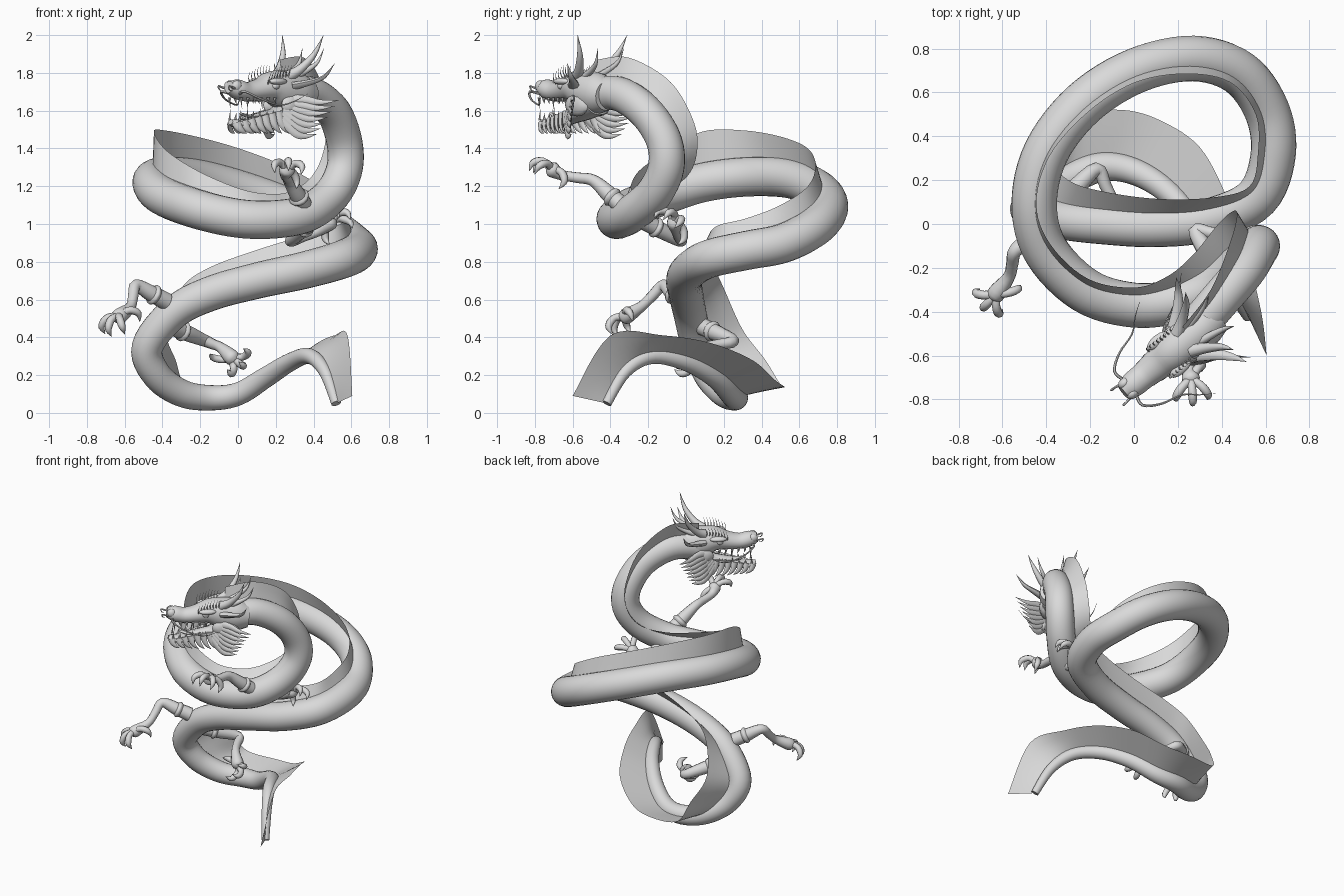
import bpy, bmesh, math
from mathutils import Vector as V

if "Cube" in bpy.data.objects:
    bpy.data.objects.remove(bpy.data.objects["Cube"])

grey = bpy.data.materials.new("plain grey")
grey.diffuse_color = (0.7, 0.7, 0.7, 1)
grey.use_nodes = True
grey.node_tree.nodes["Principled BSDF"].inputs["Base Color"].default_value = grey.diffuse_color


def spline(rows, res):
    """Catmull-Rom through rows of any width."""
    out, n = [], len(rows)
    for i in range(n - 1):
        a, b, c, d = (rows[max(0, min(n - 1, i + k))] for k in (-1, 0, 1, 2))
        for j in range(res):
            t = j / res
            out.append([0.5 * (2 * q + (r - p) * t + (2 * p - 5 * q + 4 * r - s) * t * t
                               + (3 * q - p - 3 * r + s) * t ** 3)
                        for p, q, r, s in zip(a, b, c, d)])
    return out + [list(rows[-1])]


def sweep(bm, rows, sides=8, res=4, side=(0.31, 0.2, 0.93)):
    """Rows are x, y, z, half width, half height; width lies along side."""
    rows = spline([tuple(r) if len(r) == 5 else tuple(r) + (r[3],) for r in rows], res)
    ref, rings = V(side), []
    for i, r in enumerate(rows):
        t = (V(rows[min(i + 1, len(rows) - 1)][:3]) - V(rows[max(i - 1, 0)][:3])).normalized()
        ref = (ref - t * ref.dot(t)).normalized()
        up = t.cross(ref)
        ring = []
        for k in range(sides):
            a = 2 * math.pi * k / sides
            ring.append(bm.verts.new(V(r[:3]) + ref * max(r[3], .001) * math.cos(a)
                                     + up * max(r[4], .001) * math.sin(a)))
        rings.append(ring)
    for p, q in zip(rings, rings[1:]):
        for k in range(sides):
            m = (k + 1) % sides
            bm.faces.new((p[k], p[m], q[m], q[k]))
    bm.faces.new(rings[0][::-1])
    bm.faces.new(rings[-1])


def finish(bm, name, angle=50):
    bmesh.ops.recalc_face_normals(bm, faces=bm.faces)
    me = bpy.data.meshes.new(name)
    bm.to_mesh(me)
    bm.free()
    me.materials.append(grey)
    for p in me.polygons:
        p.use_smooth = True
    me.set_sharp_from_angle(angle=math.radians(angle))
    ob = bpy.data.objects.new(name, me)
    bpy.context.collection.objects.link(ob)


# Coiled body, neck to tail
PATH = [(.26, -.5, 1.68), (.38, -.36, 1.69), (.5, -.22, 1.6), (.56, -.12, 1.45), (.565, -.105, 1.3),
        (.5, -.17, 1.16), (.37, -.28, 1.06), (.2, -.35, 1.025), (0, -.37, 1.03), (-.22, -.305, 1.08),
        (-.4, -.125, 1.15), (-.455, .09, 1.22), (-.4, .33, 1.25), (-.23, .55, 1.24), (.01, .7, 1.18),
        (.27, .755, 1.09), (.48, .69, .99), (.605, .52, .9), (.635, .32, .86), (.56, .12, .815),
        (.35, .02, .755), (.1, -.01, .7), (-.15, 0, .63), (-.34, .02, .53), (-.48, .06, .35),
        (-.43, .12, .2), (-.3, .2, .105), (-.15, .26, .08), (0, .24, .1), (.15, .15, .19),
        (.28, 0, .27), (.38, -.18, .3), (.46, -.32, .22), (.52, -.42, .05)]
body = [p + (.09 + .014 * min(i / 9, 1) - .078 * (max(0, i - 17) / 16) ** 1.6,)
        for i, p in enumerate(PATH)]
bm = bmesh.new()
sweep(bm, body, 24, 6)
finish(bm, "body")

# Back fin: offset from the spine at chosen path points
FIN = {0: (-.04, .03, .19), 1: (-.03, .06, .19), 2: (-.06, .14, .15), 3: (-.09, .165, .08),
       4: (-.12, .16, .06), 5: (-.12, .165, .08), 6: (-.1, .14, .11), 8: (0, .08, .16),
       10: (.02, .03, .24), 11: (.01, 0, .27), 13: (.02, -.04, .22), 15: (-.03, -.07, .22),
       17: (-.05, -.02, .2), 18: (-.07, 0, .17), 20: (0, .1, .185), 22: (0, .15, .14),
       23: (.04, .18, .13), 24: (.1, .24, .09), 25: (.1, .3, .08), 26: (.03, .3, .045),
       27: (.1, .26, .06), 29: (.15, .2, .09), 31: (.13, .06, .11), 32: (.12, -.08, .19),
       33: (.085, -.18, .04)}
rows, keys = [], sorted(FIN)
for i, p in enumerate(body):
    lo, hi = max(k for k in keys if k <= i), min(k for k in keys if k >= i)
    t = (i - lo) / (hi - lo) if hi > lo else 0
    rows.append(p + tuple(V(FIN[lo]).lerp(V(FIN[hi]), t)))
bm = bmesh.new()
last = None
for r in spline(rows, 6):
    off = V(r[4:])
    root = .85 * r[3] / off.length
    line = [bm.verts.new(V(r[:3]) + off * (root + (1 - root) * k / 3)) for k in range(4)]
    if last:
        for k in range(3):
            bm.faces.new((last[k], line[k], line[k + 1], last[k + 1]))
    last = line
finish(bm, "back_fin", 80)


# Legs with four clawed toes
def leg(name, shoulder, elbow, wrist, hand, curl):
    s, e, w, h, c = map(V, (shoulder, elbow, wrist, hand, curl))
    bm = bmesh.new()
    sweep(bm, [(*s, .048), (*s.lerp(e, .5), .044), (*e, .032), (*e.lerp(w, .5), .028),
               (*w, .028), (*h, .042), (*(h + (h - w).normalized() * .03), .014)], 12, 4)
    m = s.lerp(e, .42)
    d = (e - s).normalized() * .02
    sweep(bm, [(*(m - d), .045), (*m, .056), (*(m + d), .04)], 12, 4)
    f = (h - w).normalized()
    c = (c - f * c.dot(f)).normalized()
    x = f.cross(c)
    for deg in (-50, -5, 40, 140):
        a = math.radians(deg)
        q = f * math.cos(a) + x * math.sin(a)
        sweep(bm, [(*h, .024), (*(h + q * .05 - c * .014), .02), (*(h + q * .085), .021),
                   (*(h + q * .105 + c * .028), .017), (*(h + q * .098 + c * .07), .001)], 8, 3)
    finish(bm, name)


leg("front_leg_near", (.36, -.32, 1.08), (.27, -.49, 1.23), (.25, -.66, 1.26), (.26, -.71, 1.29), (0, -.6, -.8))
leg("front_leg_far", (.4, -.25, 1.03), (.28, -.03, .91), (.42, -.05, .96), (.49, -.06, 1.01), (.4, -.5, -.5))
leg("hind_leg_left", (-.38, -.02, .59), (-.54, -.12, .675), (-.57, -.24, .56), (-.63, -.32, .51), (-.2, -.3, -1))
leg("hind_leg_right", (-.38, .06, .47), (-.17, .25, .38), (-.09, .1, .345), (-.03, .04, .29), (0, -1, 0))

# Head frame: forward, side, up
H, F = V((.275, -.5, 1.68)), V((-.77, -.64, 0)).normalized()
S = V((-F.y, F.x, 0))


def P(a, b, c):
    return H + F * a + S * b + V((0, 0, c))


def loft(bm, secs, sides=16):
    sweep(bm, [(*P(a, 0, c), w, h) for a, c, w, h in secs], sides, 4, S)


def spike(bm, pts, w, h=None, sides=8):
    """Tapered curved spike on both sides of the head."""
    h = h or w
    for m in (-1, 1):
        n = len(pts) - 1
        sweep(bm, [(*P(a, b * m, c), w * (1 - i / n) ** .7, h * (1 - i / n) ** .7)
                   for i, (a, b, c) in enumerate(pts)], sides, 4)


def ball(bm, pos, size):
    v = bmesh.ops.create_uvsphere(bm, u_segments=12, v_segments=8, radius=1)["verts"]
    for k in v:
        k.co = P(*(p + s * q for p, s, q in zip(pos, size, k.co)))


bm = bmesh.new()
loft(bm, [(-.13, .0, .08, .08), (-.05, .01, .1, .11), (.05, .03, .1, .105), (.13, .045, .09, .085),
          (.21, .03, .075, .062), (.3, .02, .062, .052), (.37, .035, .058, .052), (.42, .045, .035, .032)])
for m in (-1, 1):
    ball(bm, (.39, .03 * m, .05), (.032, .024, .03))
    ball(bm, (.15, .082 * m, .075), (.06, .026, .018))
    ball(bm, (.03, .075 * m, -.05), (.09, .035, .06))
finish(bm, "skull")

bm = bmesh.new()
loft(bm, [(-.05, -.05, .08, .055), (.05, -.085, .075, .045), (.15, -.115, .065, .032),
          (.27, -.145, .055, .026), (.36, -.15, .045, .024), (.41, -.14, .02, .014)])
finish(bm, "lower_jaw")

bm = bmesh.new()
loft(bm, [(.03, -.06, .03, .012), (.15, -.09, .035, .014), (.27, -.11, .03, .01), (.34, -.095, .012, .006)], 10)
finish(bm, "tongue")

bm = bmesh.new()
for m in (-1, 1):
    ball(bm, (.16, .076 * m, .05), (.024, .018, .018))
finish(bm, "eyes")

# Teeth along both jaws
bm = bmesh.new()
for i in range(6):
    a = .16 + .043 * i
    big = .05 if i in (5, 2) else .022
    w = .068 - .02 * i / 5
    spike(bm, [(a, w, -.01), (a, w, -.025), (a - .006, w, -.022 - big)], .01, sides=6)
    spike(bm, [(a + .005, w * .85, -.11 - .004 * i), (a + .005, w * .87, -.1 - .004 * i),
               (a, w * .87, -.095 - .004 * i + big * .8)], .009, sides=6)
finish(bm, "teeth")

# Horns, ears and cheek frill
bm = bmesh.new()
spike(bm, [(.06, .05, .1), (0, .085, .14), (-.06, .13, .22), (-.09, .17, .32)], .032)
spike(bm, [(.0, .045, .1), (-.08, .06, .14), (-.13, .075, .18), (-.16, .09, .25)], .02)
finish(bm, "horns")
bm = bmesh.new()
spike(bm, [(.05, .08, .05), (-.02, .14, .07), (-.07, .2, .1), (-.1, .25, .17)], .022, .034)
for i in range(7):
    c = .01 - .03 * i
    spike(bm, [(.08 + .008 * i, .07, c * .5 - .03), (.01 + .008 * i, .12, c - .03),
               (-.06 + .012 * i, .18 - .006 * i, c - .045),
               (-.13 + .015 * i, .25 - .013 * i, c - .035)], .03, .014)
finish(bm, "cheek_frill")

# Beard of hanging locks
bm = bmesh.new()
for i in range(8):
    a = .39 - .042 * i
    w, z = .025 + .007 * i, -.145 + .01 * i
    n = .045 + .008 * i
    spike(bm, [(a, w, z), (a - .01, w + .012, z - n * .6), (a - .03, w + .02, z - n),
               (a - .055, w + .025, z - n * 1.25)], .026, .014)
finish(bm, "beard")

# Brow lashes
bm = bmesh.new()
for i in range(8):
    a = .21 - .02 * i
    z = .07 + .035 * min(i / 4, 1)
    spike(bm, [(a, .07, z - .01), (a + .004, .085, z + .02), (a - .008, .09, z + .055)], .004, sides=5)
finish(bm, "brow_lashes")

# Whiskers and nose curls
bm = bmesh.new()
spike(bm, [(.38, .04, .01), (.39, .1, .02), (.32, .15, -.02), (.22, .18, -.05), (.16, .23, -.03),
           (.1, .27, .01)], .008, sides=6)
spike(bm, [(.39, .03, .04), (.42, .04, .04), (.455, .045, .05), (.45, .04, .03), (.43, .04, .025)], .008, sides=6)
finish(bm, "whiskers")
